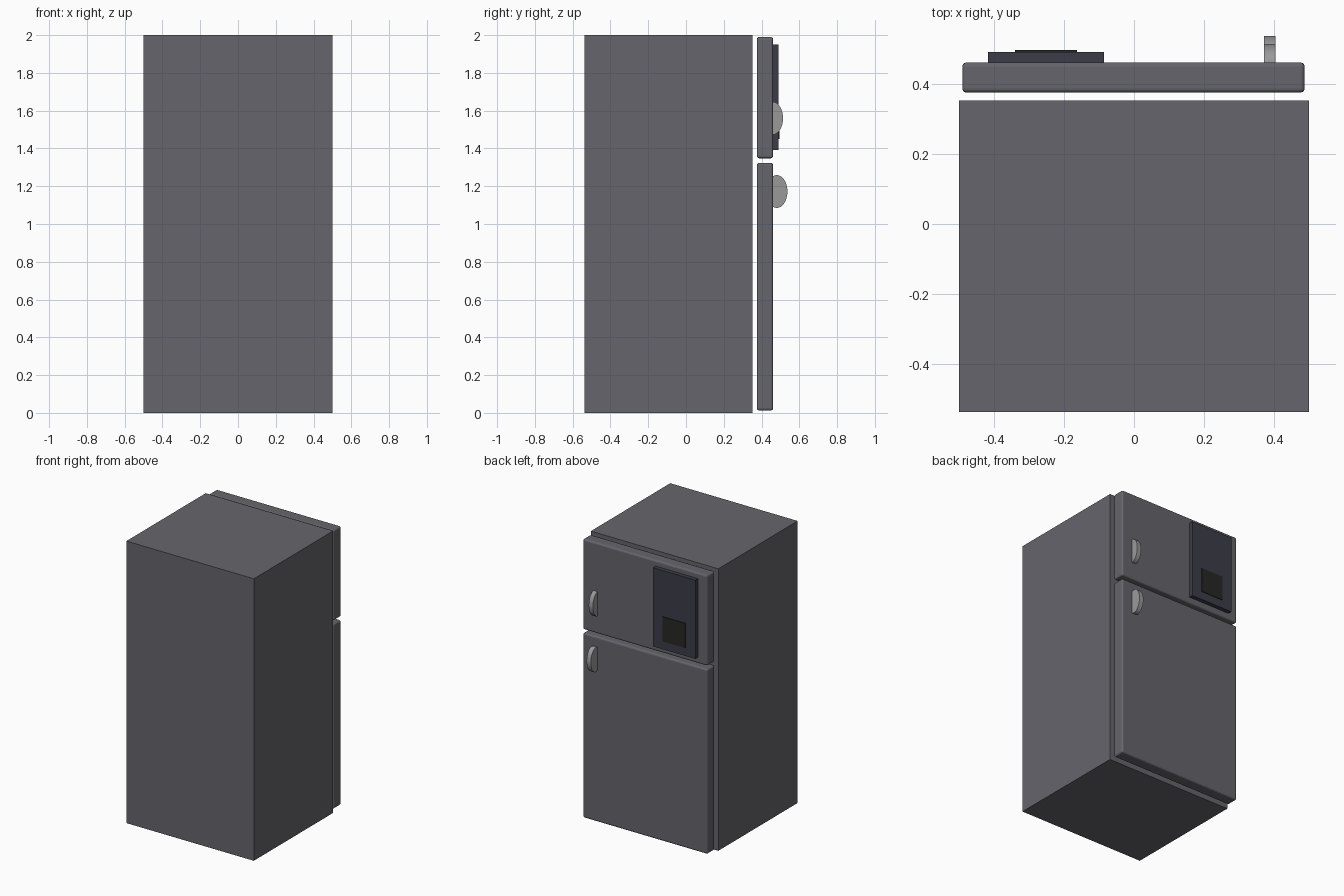
import bpy, bmesh
from math import radians
from mathutils import Matrix

if "Cube" in bpy.data.objects:
    bpy.data.objects.remove(bpy.data.objects["Cube"])


def material(name, rgb):
    m = bpy.data.materials.new(name)
    m.diffuse_color = (*rgb, 1)
    m.use_nodes = True
    m.node_tree.nodes["Principled BSDF"].inputs["Base Color"].default_value = m.diffuse_color
    return m


shell = material("dark_grey_shell", (0.13, 0.13, 0.15))
panel_mat = material("panel_blue_black", (0.045, 0.045, 0.065))
recess_mat = material("recess_black", (0.02, 0.02, 0.018))
handle_mat = material("handle_grey", (0.32, 0.32, 0.33))


def finish(bm, name, mat):
    mesh = bpy.data.meshes.new(name)
    bm.to_mesh(mesh)
    bm.free()
    mesh.materials.append(mat)
    obj = bpy.data.objects.new(name, mesh)
    bpy.context.collection.objects.link(obj)
    return obj


def box(name, x, y, z, mat, bevel=0.0):
    bm = bmesh.new()
    size = [b - a for a, b in (x, y, z)]
    centre = [(a + b) / 2 for a, b in (x, y, z)]
    bmesh.ops.create_cube(bm, size=1, matrix=Matrix.Translation(centre) @ Matrix.Diagonal((*size, 1)))
    obj = finish(bm, name, mat)
    if bevel:
        mod = obj.modifiers.new("rounded_edges", "BEVEL")
        mod.width = bevel
        mod.segments = 3
    return obj


def handle(name, y, z):
    # Thin elliptical disc standing on edge, sunk into the door
    bm = bmesh.new()
    mat = (Matrix.Translation((0.387, y, z)) @ Matrix.Diagonal((1, 0.056, 0.087, 1))
           @ Matrix.Rotation(radians(90), 4, "Y"))
    bmesh.ops.create_cone(bm, cap_ends=True, segments=32, radius1=1, radius2=1,
                          depth=0.033, matrix=mat)
    obj = finish(bm, name, handle_mat)
    bpy.context.view_layer.objects.active = obj
    obj.select_set(True)
    bpy.ops.object.shade_smooth_by_angle(angle=radians(30))
    obj.select_set(False)


# Cabinet
box("cabinet", (-0.5, 0.5), (-0.537, 0.352), (0, 2), shell)

# Two doors, floating just off the cabinet
for name, z in (("fridge_door", (0.013, 1.324)), ("freezer_door", (1.348, 1.99))):
    box(name, (-0.49, 0.487), (0.375, 0.461), z, shell, 0.012)

# Dispenser panel and its dark inset
box("dispenser_panel", (-0.417, -0.085), (0.45, 0.491), (1.392, 1.95), panel_mat)
box("dispenser_inset", (-0.34, -0.163), (0.48, 0.496), (1.45, 1.625), recess_mat)

# Door handles
handle("freezer_handle", 0.458, 1.56)
handle("fridge_handle", 0.481, 1.172)
